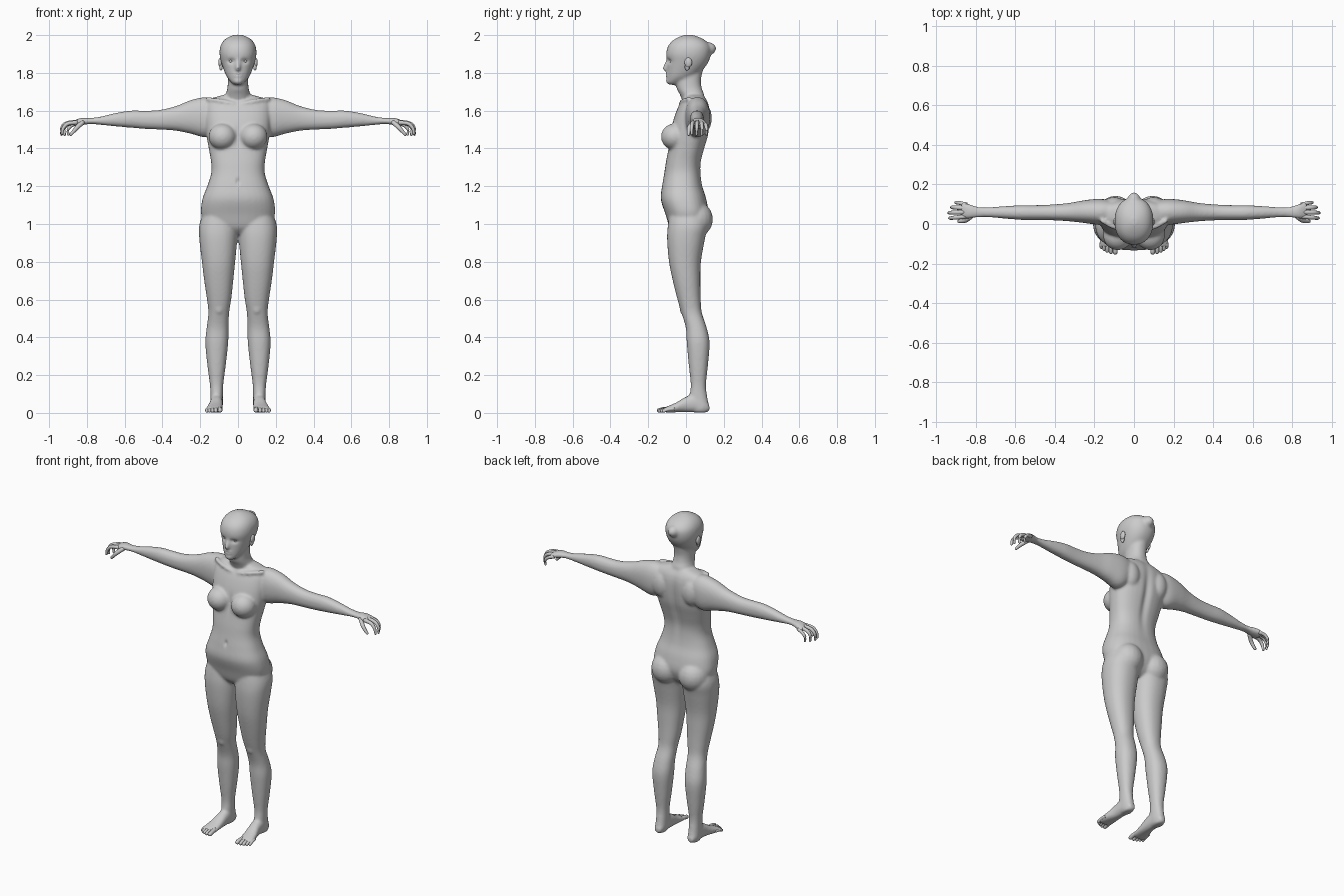
import bpy, bmesh, math
from mathutils import Vector


def spline(rows, steps=4):
    """Catmull-Rom interpolation through rows of numbers."""
    out = []
    for i in range(len(rows) - 1):
        p0, p1, p2 = rows[max(i - 1, 0)], rows[i], rows[i + 1]
        p3 = rows[min(i + 2, len(rows) - 1)]
        for k in range(steps):
            t = k / steps
            out.append([0.5 * (2*b + (c - a)*t + (2*a - 5*b + 4*c - d)*t*t + (3*b - a - 3*c + d)*t**3)
                        for a, b, c, d in zip(p0, p1, p2, p3)])
    return out + [list(rows[-1])]


def skin(bm, rings):
    """Closed surface through equal-sized rings of points."""
    vs = [[bm.verts.new(p) for p in r] for r in rings]
    n = len(vs[0])
    faces = [bm.faces.new((a[i], a[(i + 1) % n], b[(i + 1) % n], b[i]))
             for a, b in zip(vs, vs[1:]) for i in range(n)]
    faces += [bm.faces.new(vs[0][::-1]), bm.faces.new(vs[-1])]
    bmesh.ops.recalc_face_normals(bm, faces=faces)


def loft(bm, axis, rows, side=1, n=32, power=0.9):
    """Rows are (position on axis, a_min, a_max, b_min, b_max)."""
    rings = []
    for t, a0, a1, b0, b1 in spline(rows):
        ring = []
        for i in range(n):
            c, s = math.cos(math.tau * i / n), math.sin(math.tau * i / n)
            a = (a0 + a1) / 2 + (a1 - a0) / 2 * math.copysign(abs(c) ** power, c)
            b = (b0 + b1) / 2 + (b1 - b0) / 2 * math.copysign(abs(s) ** power, s)
            p = [(t, a, b), (a, t, b), (a, b, t)][axis]
            ring.append((p[0] * side, p[1], p[2]))
        rings.append(ring)
    skin(bm, rings)


def tube(bm, rows, side=1, n=10):
    """Round tube through rows of (x, y, z, radius) with a rounded tip."""
    pts = spline(rows, 3)
    end, prev = Vector(pts[-1][:3]), Vector(pts[-2][:3])
    d, r = (end - prev).normalized(), pts[-1][3]
    pts += [[*(end + d * r * h), r * w] for h, w in ((0.5, 0.85), (0.85, 0.5), (1, 0.1))]
    co = [Vector(p[:3]) for p in pts]
    rings = []
    for i, p in enumerate(pts):
        q = (co[min(i + 1, len(co) - 1)] - co[max(i - 1, 0)]).to_track_quat('Z', 'Y')
        ring = [co[i] + q @ Vector((math.cos(math.tau*k/n), math.sin(math.tau*k/n), 0)) * p[3] for k in range(n)]
        rings.append([(v.x * side, v.y, v.z) for v in ring])
    skin(bm, rings)


def ball(bm, center, radii, side=1):
    vs = bmesh.ops.create_uvsphere(bm, u_segments=20, v_segments=12, radius=1)['verts']
    for v in vs:
        v.co = Vector((side * center[0] + v.co.x * radii[0],
                       center[1] + v.co.y * radii[1], center[2] + v.co.z * radii[2]))


def finish(bm, name):
    me = bpy.data.meshes.new(name)
    bm.to_mesh(me)
    bm.free()
    ob = bpy.data.objects.new(name, me)
    bpy.context.collection.objects.link(ob)
    bpy.context.view_layer.objects.active = ob
    for p in me.polygons:
        p.use_smooth = True
    return ob


body = bmesh.new()
# Torso: z, x range, y range
torso = [(.945, .08, -.05, .05), (.98, .16, -.085, .09), (1.05, .195, -.108, .118),
         (1.13, .189, -.133, .108), (1.2, .163, -.127, .087), (1.27, .142, -.115, .078),
         (1.33, .143, -.106, .08), (1.4, .155, -.093, .098), (1.47, .167, -.085, .118),
         (1.54, .174, -.07, .126), (1.6, .175, -.05, .126), (1.64, .17, -.03, .118),
         (1.665, .14, -.01, .105), (1.685, .07, .0, .09)]
loft(body, 2, [(z, -w, w, f, b) for z, w, f, b in torso], power=0.82)
# Neck and head
neck = [(1.6, .06, .0, .1), (1.68, .064, -.03, .098), (1.72, .056, -.05, .084),
        (1.77, .053, -.052, .08), (1.85, .05, -.03, .1)]
head = [(1.737, .018, -.09, -.05), (1.75, .036, -.1, -.02), (1.78, .06, -.1, .045),
        (1.82, .077, -.1, .092), (1.86, .09, -.1, .12), (1.9, .098, -.105, .132),
        (1.94, .094, -.096, .13), (1.97, .077, -.072, .105), (1.99, .05, -.038, .068), (2.002, .015, -.005, .03)]
for rows in (neck, head):
    loft(body, 2, [(z, -w, w, f, b) for z, w, f, b in rows])
# Point at the back of the skull
ball(body, (0, .115, 1.928), (.035, .045, .035))
# Nose, lips
tube(body, [(0, -.094, 1.87, .012), (0, -.103, 1.845, .012), (0, -.112, 1.822, .013)])
ball(body, (0, -.098, 1.789), (.026, .011, .012))
ball(body, (0, -.094, 1.757), (.022, .014, .016))

leg = [(1.09, .03, .17, -.08, .09), (1.0, .003, .204, -.095, .115), (.92, .004, .205, -.1, .1),
       (.8, .015, .191, -.09, .079), (.7, .025, .179, -.07, .076), (.6, .036, .164, -.045, .078),
       (.53, .047, .157, -.024, .084), (.45, .05, .166, -.001, .11), (.37, .052, .173, .004, .125),
       (.25, .065, .162, .015, .116), (.15, .078, .149, .025, .106), (.09, .08, .146, .02, .112),
       (.03, .081, .146, .03, .122), (.002, .09, .138, .04, .112)]
foot = [(.124, .095, .13, .01, .04), (.1, .084, .143, .003, .075), (.05, .08, .147, .003, .1),
        (.0, .08, .15, .003, .086), (-.05, .08, .163, .003, .056), (-.1, .08, .174, .002, .034),
        (-.118, .086, .168, .004, .026)]
arm = [(.1, .01, .115, 1.5, 1.66), (.17, -.004, .127, 1.46, 1.672), (.25, .005, .12, 1.478, 1.656),
       (.33, .014, .106, 1.494, 1.624), (.42, .019, .098, 1.5, 1.603), (.5, .02, .095, 1.504, 1.6),
       (.57, .021, .095, 1.51, 1.6), (.65, .027, .09, 1.517, 1.587), (.73, .034, .085, 1.525, 1.568),
       (.785, .034, .086, 1.529, 1.561), (.83, .028, .1, 1.522, 1.562), (.862, .026, .109, 1.518, 1.55),
       (.876, .034, .1, 1.524, 1.545)]
for side in (1, -1):
    loft(body, 2, leg, side)
    loft(body, 1, foot, side)
    loft(body, 0, arm, side)
    # Bust, buttocks, knees, shoulder blades
    ball(body, (.082, -.06, 1.462), (.074, .073, .07), side)
    ball(body, (.093, .05, 1.025), (.092, .093, .095), side)
    ball(body, (.1, .01, .555), (.036, .045, .05), side)
    ball(body, (.1, .085, 1.56), (.06, .052, .085), side)
    # Collarbones
    tube(body, [(.02, -.026, 1.635, .012), (.09, -.02, 1.65, .012), (.16, .015, 1.662, .012)], side)

ob = finish(body, "body")
rem = ob.modifiers.new("blend", 'REMESH')
rem.mode, rem.voxel_size, rem.use_smooth_shade = 'VOXEL', .0072, True
sm = ob.modifiers.new("soften", 'SMOOTH')
sm.factor, sm.iterations = .5, 9
for m in ("blend", "soften"):
    bpy.ops.object.modifier_apply(modifier=m)

# Soft dents: eye sockets, mouth line, navel, spine groove (x, y, z, sizes xz, y push)
dents = [(.036, -.1, 1.862, .02, .012, .011), (-.036, -.1, 1.862, .02, .012, .011),
         (0, -.105, 1.789, .022, .004, .004), (0, -.12, 1.225, .008, .016, .01),
         (0, .11, 1.45, .022, .16, -.012), (0, -.09, 1.46, .014, .05, .008)]
for v in ob.data.vertices:
    for x, y, z, rx, rz, push in dents:
        if abs(v.co.y - y) < .05:
            v.co.y += push * math.exp(-((v.co.x - x) / rx) ** 2 - ((v.co.z - z) / rz) ** 2)

# Fingers, toes, ears and eyes
fingers = [
    [(.82, .042, 1.54, .013), (.848, .02, 1.515, .012), (.868, .014, 1.493, .01), (.885, .014, 1.474, .008)],
    [(.85, .038, 1.537, .012), (.9, .033, 1.532, .0105), (.925, .03, 1.508, .009), (.932, .03, 1.478, .007)],
    [(.85, .06, 1.54, .012), (.905, .058, 1.535, .0105), (.932, .057, 1.51, .009), (.934, .056, 1.474, .007)],
    [(.85, .08, 1.538, .012), (.898, .083, 1.53, .0105), (.92, .084, 1.505, .009), (.918, .083, 1.473, .007)],
    [(.845, .097, 1.533, .011), (.88, .106, 1.522, .0095), (.9, .108, 1.5, .008), (.898, .107, 1.474, .006)]]
toes = [(.095, -.142, .0125), (.117, -.142, .01), (.135, -.136, .0095), (.151, -.127, .009), (.165, -.117, .0085)]
for side, label in ((1, "left"), (-1, "right")):
    bm = bmesh.new()
    for f in fingers:
        tube(bm, f, side)
    finish(bm, label + "_fingers")
    bm = bmesh.new()
    for x, y, r in toes:
        tube(bm, [(x * .9 + .012, y + .055, .022, r), (x, y + .02, .018, r), (x, y, r + .001, r)], side)
    finish(bm, label + "_toes")
    bm = bmesh.new()
    ball(bm, (.094, .012, 1.855), (.01, .02, .026), side)
    ball(bm, (.09, .006, 1.832), (.009, .013, .02), side)
    finish(bm, label + "_ear")
    bm = bmesh.new()
    ball(bm, (.035, -.073, 1.862), (.015, .013, .011), side)
    finish(bm, label + "_eye")
